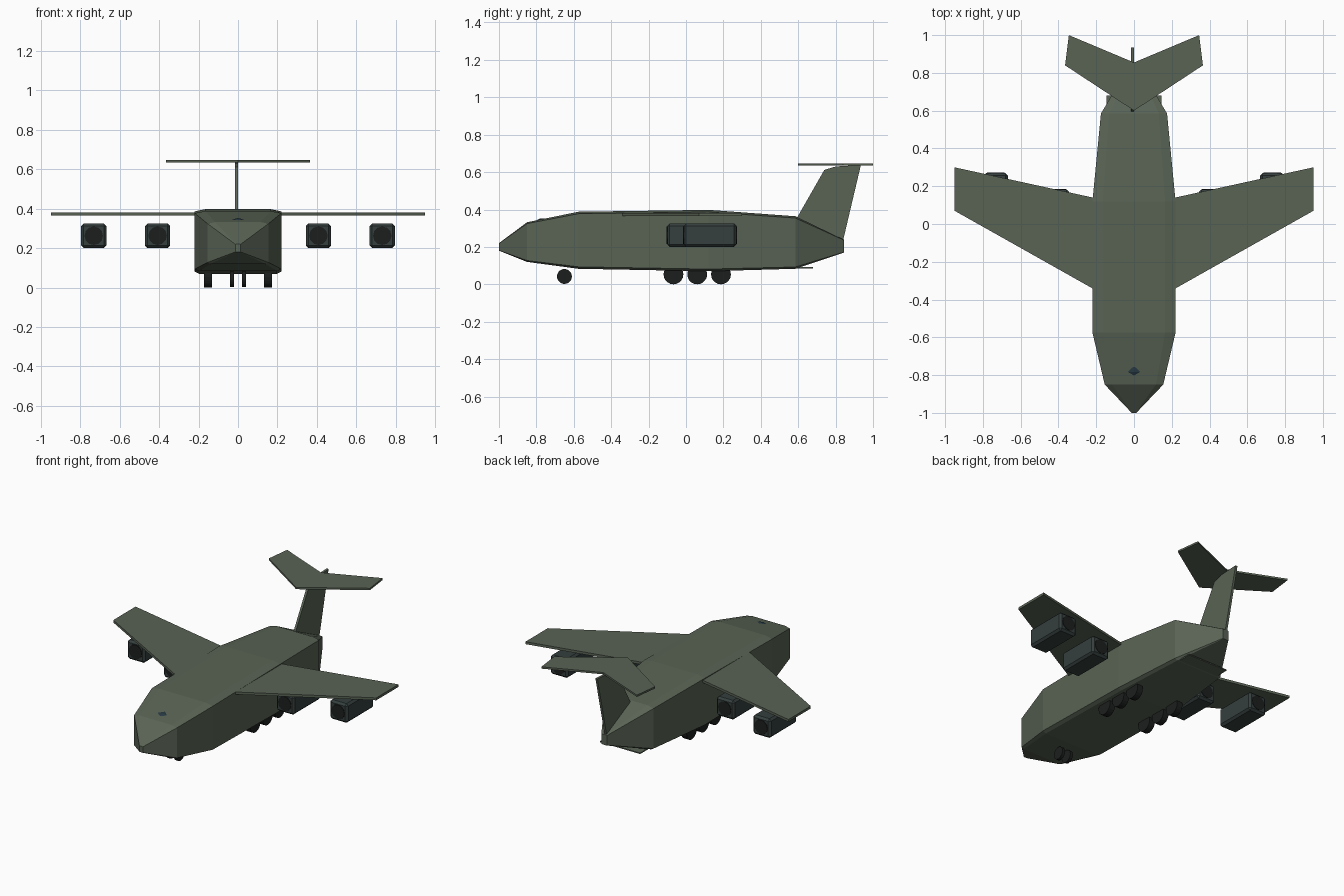
import bpy, bmesh
from math import pi
from mathutils import Matrix

if "Cube" in bpy.data.objects:
    bpy.data.objects.remove(bpy.data.objects["Cube"])


def material(name, rgb):
    m = bpy.data.materials.new(name)
    m.diffuse_color = (*rgb, 1)
    m.use_nodes = True
    m.node_tree.nodes["Principled BSDF"].inputs["Base Color"].default_value = m.diffuse_color
    return m


GREEN = material("olive_paint", (0.10, 0.125, 0.09))
ENGINE = material("engine_grey", (0.035, 0.05, 0.048))
BLACK = material("rubber_black", (0.012, 0.013, 0.013))
GLASS = material("window_glass", (0.02, 0.04, 0.055))


def finish(name, bm, mat):
    bmesh.ops.recalc_face_normals(bm, faces=bm.faces)
    me = bpy.data.meshes.new(name)
    bm.to_mesh(me)
    bm.free()
    me.materials.append(mat)
    ob = bpy.data.objects.new(name, me)
    bpy.context.collection.objects.link(ob)
    return ob


def plate(name, points, offset, mat):
    """Flat outline pushed along an offset vector."""
    bm = bmesh.new()
    face = bm.faces.new([bm.verts.new(p) for p in points])
    ext = bmesh.ops.extrude_face_region(bm, geom=[face])
    bmesh.ops.translate(bm, vec=offset,
                        verts=[v for v in ext["geom"] if isinstance(v, bmesh.types.BMVert)])
    return finish(name, bm, mat)


def box(name, lo, hi, mat, bevel=0):
    bm = bmesh.new()
    size = [h - l for l, h in zip(lo, hi)]
    mid = [(h + l) / 2 for l, h in zip(lo, hi)]
    bmesh.ops.create_cube(bm, size=1, matrix=Matrix.Translation(mid) @ Matrix.Diagonal((*size, 1)))
    if bevel:
        bmesh.ops.bevel(bm, geom=bm.edges[:], offset=bevel, segments=1, affect='EDGES')
    return finish(name, bm, mat)


def disc(name, centre, radius, depth, axis, sides, mat):
    """Cylinder lying along X or Y."""
    turn = Matrix.Rotation(pi / 2, 4, 'Y' if axis == 'X' else 'X')
    bm = bmesh.new()
    bmesh.ops.create_cone(bm, cap_ends=True, segments=sides, radius1=radius, radius2=radius,
                          depth=depth, matrix=Matrix.Translation(centre) @ turn)
    return finish(name, bm, mat)


# Fuselage: eight-sided rings (y, half width, bottom, top)
stations = [(-1.0, 0.012, 0.18, 0.22), (-0.85, 0.155, 0.12, 0.332), (-0.575, 0.22, 0.083, 0.388),
            (0.12, 0.22, 0.07, 0.398), (0.585, 0.175, 0.083, 0.364), (0.845, 0.02, 0.17, 0.238)]
bm = bmesh.new()
rings = []
for y, w, b, t in stations:
    c = (t - b) * 0.035
    half = [(w * 0.9, b), (w, b + c), (w, t - c), (w * 0.75, t)]
    outline = half + [(-x, z) for x, z in reversed(half)]
    rings.append([bm.verts.new((x, y, z)) for x, z in outline])
for r0, r1 in zip(rings, rings[1:]):
    for i in range(8):
        j = (i + 1) % 8
        bm.faces.new((r0[i], r0[j], r1[j], r1[i]))
bm.faces.new(rings[0])
bm.faces.new(rings[-1])
finish("fuselage", bm, GREEN)

# Cockpit window: small diamond on the nose roof
bm = bmesh.new()
rim = [bm.verts.new(p) for p in ((0.05, -0.783, 0.343), (0, -0.755, 0.352),
                                 (-0.05, -0.783, 0.343), (0, -0.81, 0.338))]
peak, base = bm.verts.new((0, -0.783, 0.351)), bm.verts.new((0, -0.783, 0.33))
for i in range(4):
    bm.faces.new((rim[i], rim[(i + 1) % 4], peak))
    bm.faces.new((rim[(i + 1) % 4], rim[i], base))
finish("cockpit_window", bm, GLASS)

# Rear loading ramp
box("loading_ramp", (-0.145, 0.42, 0.085), (0.145, 0.68, 0.092), GREEN)

# Tail fin and tailplane
plate("tail_fin", [(-0.015, y, z) for y, z in
                   ((0.59, 0.35), (0.74, 0.612), (0.80, 0.63), (0.935, 0.638), (0.84, 0.235))],
      (0.015, 0, 0), GREEN)
plate("tailplane", [(x, y, 0.634) for x, y in
                    ((0, 0.60), (0.365, 0.84), (0.345, 1.0), (0, 0.855), (-0.345, 1.0), (-0.365, 0.84))],
      (0, 0, 0.012), GREEN)

for side, s in (("left", -1), ("right", 1)):
    # Swept wing
    plate(f"{side}_wing", [(s * x, y, 0.365) for x, y in
                           ((0.20, -0.352), (0.95, 0.07), (0.95, 0.30), (0.20, 0.136))],
          (0, 0, 0.016), GREEN)

    # Two box engines with round intake and exhaust
    for label, x, y0, y1 in (("inner", 0.408, -0.10, 0.183), ("outer", 0.732, -0.012, 0.27)):
        cx = s * x
        box(f"{side}_{label}_engine", (cx - 0.064, y0, 0.2), (cx + 0.064, y1, 0.325), ENGINE, 0.013)
        for part, y in (("intake", y0), ("exhaust", y1)):
            disc(f"{side}_{label}_{part}", (cx, y, 0.263), 0.047, 0.006, 'Y', 12, BLACK)

    # Landing wheels
    disc(f"{side}_nose_wheel", (s * 0.03, -0.65, 0.042), 0.04, 0.02, 'X', 20, BLACK)
    for i, y in enumerate((-0.067, 0.06, 0.187)):
        disc(f"{side}_main_wheel_{i + 1}", (s * 0.153, y, 0.053), 0.053, 0.04, 'X', 20, BLACK)
